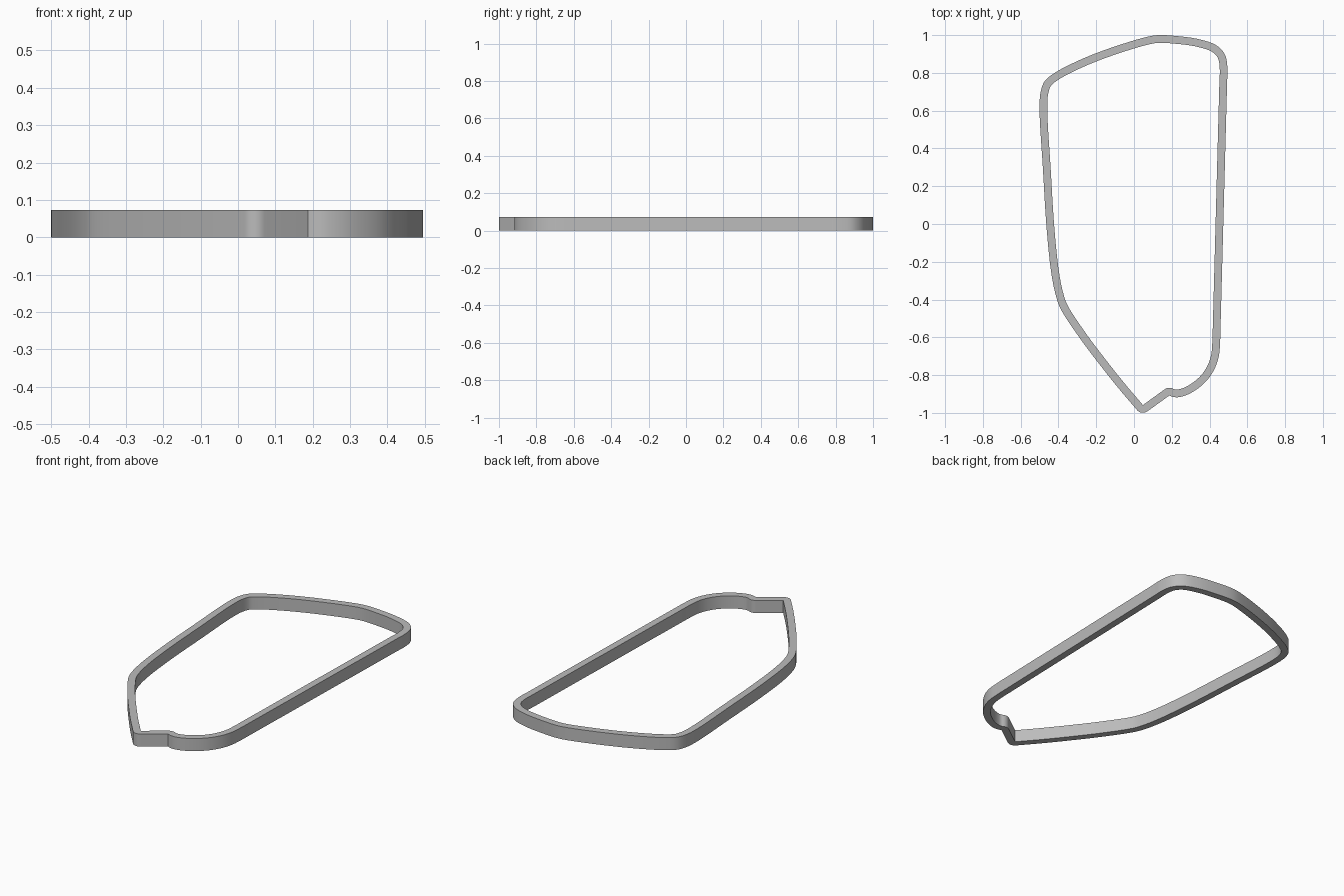
import bpy, bmesh, math
from mathutils import Vector

if "Cube" in bpy.data.objects:
    bpy.data.objects.remove(bpy.data.objects["Cube"])

WIDTH, HEIGHT = 0.041, 0.073

# Outer edge, counter-clockwise from the notch corner round to the lower tip
OUTLINE = [(.187, -.908), (.205, -.915), (.235, -.917), (.295, -.898), (.375, -.84),
           (.425, -.77), (.449, -.70), (.456, -.62), (.458, -.55), (.493, .75),
           (.495, .82), (.482, .895), (.437, .945), (.345, .978), (.215, .996),
           (.13, 1.0), (.07, .991), (-.13, .93), (-.29, .867), (-.42, .80),
           (-.472, .757), (-.494, .70), (-.5, .61), (-.482, .29), (-.462, -.03),
           (-.437, -.265), (-.412, -.385), (-.388, -.45), (-.29, -.60),
           (-.185, -.74), (-.08, -.872), (.016, -.985)]


def spline(points, steps=6):
    """Centripetal Catmull-Rom curve through the points."""
    p = [Vector(q) for q in points]
    p = [2 * p[0] - p[1]] + p + [2 * p[-1] - p[-2]]
    out = []
    for a, b, c, d in zip(p, p[1:], p[2:], p[3:]):
        t1 = (b - a).length ** .5
        t2 = t1 + (c - b).length ** .5
        t3 = t2 + (d - c).length ** .5
        for i in range(steps):
            t = t1 + (t2 - t1) * i / steps
            e = a.lerp(b, t / t1)
            f = b.lerp(c, (t - t1) / (t2 - t1))
            g = c.lerp(d, (t - t2) / (t3 - t2))
            h = e.lerp(f, t / t2)
            k = f.lerp(g, (t - t1) / (t3 - t1))
            out.append(h.lerp(k, (t - t1) / (t2 - t1)))
    return out + [p[-2]]


def fan(n1, n2, steps=8):
    """Directions turning from n1 to n2."""
    turn = n1.angle_signed(n2)
    a = math.atan2(n1.y, n1.x)
    return [Vector((math.cos(a - turn * i / steps), math.sin(a - turn * i / steps)))
            for i in range(steps + 1)]


# Pairs of outer and inner edge points along the long curve
curve = spline(OUTLINE)
rows, normals = [], []
for i, q in enumerate(curve):
    t = (curve[min(i + 1, len(curve) - 1)] - curve[max(i - 1, 0)]).normalized()
    n = Vector((-t.y, t.x))
    normals.append(n)
    rows.append((q, q + n * WIDTH))

# Rounded tip: the outer edge turns about the inner corner
pivot = rows[-1][1]
notch = curve[0]
line_normal = Vector((-.6, .8))
rows += [(pivot - n * WIDTH, pivot) for n in fan(normals[-1], line_normal)[1:]]
# Notch: the inner edge turns about the outer corner
rows += [(notch, notch + n * WIDTH) for n in fan(line_normal, normals[0])[:-1]]

# Closed band with a rectangular cross-section
bm = bmesh.new()
rings = []
for outer, inner in rows:
    rings.append([bm.verts.new((v.x, v.y, z)) for v, z in
                  ((outer, 0), (outer, HEIGHT), (inner, HEIGHT), (inner, 0))])
for r, s in zip(rings, rings[1:] + rings[:1]):
    for k in range(4):
        m = (k + 1) % 4
        bm.faces.new((r[k], s[k], s[m], r[m]))
bmesh.ops.remove_doubles(bm, verts=bm.verts, dist=.0005)
bmesh.ops.dissolve_degenerate(bm, edges=bm.edges, dist=.0002)
bmesh.ops.recalc_face_normals(bm, faces=bm.faces)
mesh = bpy.data.meshes.new("outline_band")
bm.to_mesh(mesh)
bm.free()
band = bpy.data.objects.new("outline_band", mesh)
bpy.context.collection.objects.link(band)

grey = bpy.data.materials.new("plain grey")
grey.diffuse_color = (.5, .5, .5, 1)
grey.use_nodes = True
grey.node_tree.nodes["Principled BSDF"].inputs["Base Color"].default_value = grey.diffuse_color
mesh.materials.append(grey)

bpy.context.view_layer.objects.active = band
band.select_set(True)
bpy.ops.object.shade_smooth_by_angle(angle=math.radians(30))
